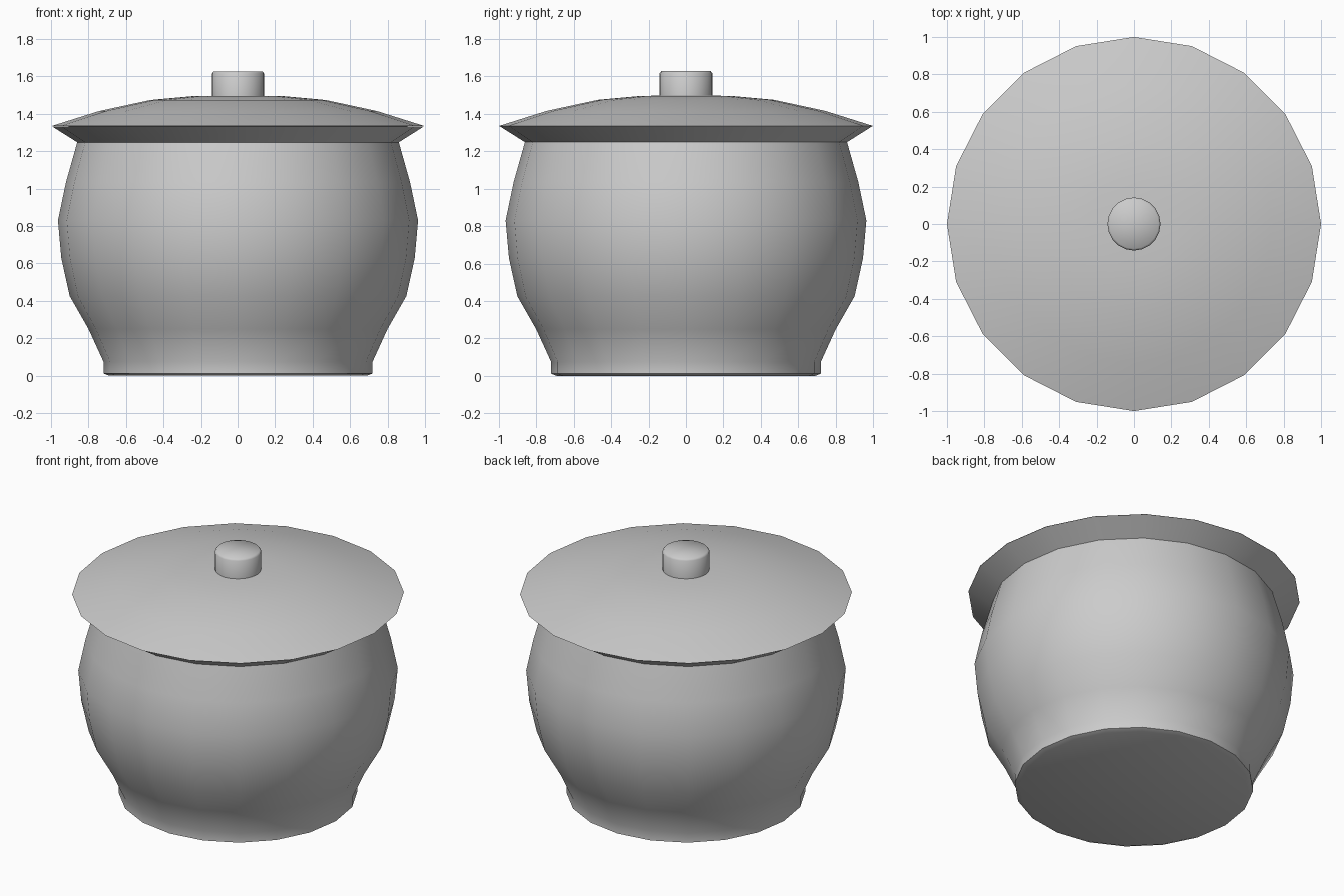
import bpy, bmesh, math

if "Cube" in bpy.data.objects:
    bpy.data.objects.remove(bpy.data.objects["Cube"])

SIDES = 20


def lathe(name, profile, angle=40):
    """Revolve (radius, height) points around z; radius 0 makes a pole."""
    bm = bmesh.new()
    rings = []
    for r, z in profile:
        if r == 0:
            rings.append([bm.verts.new((0, 0, z))] * SIDES)
        else:
            rings.append([bm.verts.new((r * math.cos(2 * math.pi * i / SIDES),
                                        r * math.sin(2 * math.pi * i / SIDES), z))
                          for i in range(SIDES)])
    for low, high in zip(rings, rings[1:]):
        for i in range(SIDES):
            j = (i + 1) % SIDES
            loop = list(dict.fromkeys((low[i], low[j], high[j], high[i])))
            bm.faces.new(loop)
    bmesh.ops.recalc_face_normals(bm, faces=bm.faces)
    mesh = bpy.data.meshes.new(name)
    bm.to_mesh(mesh)
    bm.free()
    obj = bpy.data.objects.new(name, mesh)
    bpy.context.collection.objects.link(obj)
    bpy.ops.object.select_all(action='DESELECT')
    obj.select_set(True)
    bpy.context.view_layer.objects.active = obj
    bpy.ops.object.shade_smooth_by_angle(angle=math.radians(angle))
    return obj


# Pot: straight foot, round belly, flared rim, with an inner wall and floor
lathe("pot_body", [
    (0, 0), (0.69, 0), (0.72, 0.012), (0.72, 0.075), (0.80, 0.25),
    (0.90, 0.425), (0.945, 0.628), (0.963, 0.83), (0.92, 1.035),
    (0.86, 1.248), (0.995, 1.333), (0.82, 1.25), (0.88, 1.03),
    (0.92, 0.83), (0.90, 0.63), (0.85, 0.43), (0.68, 0.10), (0, 0.08)], 50)

# Lid: shallow dome closed underneath
lathe("lid", [
    (0, 1.33), (1.0, 1.334), (0.743, 1.415), (0.47, 1.474),
    (0.24, 1.495), (0, 1.498)], 50)

# Knob: short cylinder with a softened top edge
lathe("lid_knob", [
    (0, 1.48), (0.142, 1.48), (0.142, 1.615), (0.132, 1.627), (0, 1.627)], 60)
